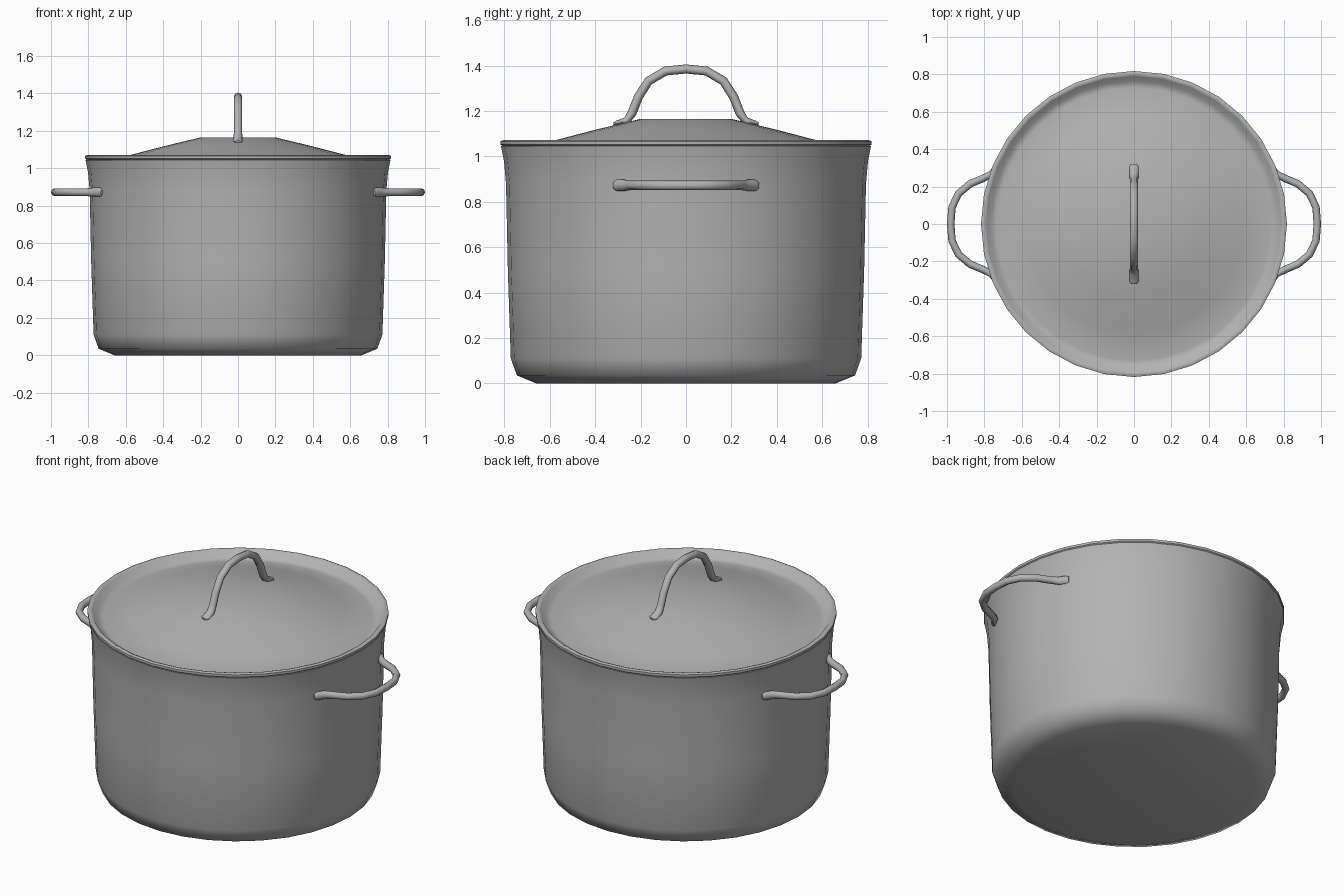
import bpy, bmesh, math
from mathutils import Matrix, Vector

cube = bpy.data.objects.get("Cube")
if cube:
    bpy.data.objects.remove(cube, do_unlink=True)

steel = bpy.data.materials.new("brushed_steel")
steel.use_nodes = True
GREY = (0.45, 0.45, 0.45, 1)
steel.diffuse_color = GREY
bsdf = next(n for n in steel.node_tree.nodes if n.type == 'BSDF_PRINCIPLED')
bsdf.inputs["Base Color"].default_value = GREY


def finish(name, bm, angle):
    mesh = bpy.data.meshes.new(name)
    bmesh.ops.recalc_face_normals(bm, faces=bm.faces)
    bm.to_mesh(mesh)
    bm.free()
    obj = bpy.data.objects.new(name, mesh)
    bpy.context.collection.objects.link(obj)
    mesh.materials.append(steel)
    bpy.ops.object.select_all(action='DESELECT')
    obj.select_set(True)
    bpy.context.view_layer.objects.active = obj
    bpy.ops.object.shade_smooth_by_angle(angle=math.radians(angle))
    return obj


def lathe(name, profile, sides=32):
    """Spin a closed (radius, height) profile about the z axis."""
    bm = bmesh.new()
    verts = [bm.verts.new((r, 0, z)) for r, z in profile]
    edges = [bm.edges.new(pair) for pair in zip(verts, verts[1:])]
    bmesh.ops.spin(bm, geom=verts + edges, cent=(0, 0, 0), axis=(0, 0, 1),
                   angle=math.tau, steps=sides, use_merge=True)
    bmesh.ops.remove_doubles(bm, verts=bm.verts, dist=0.0005)
    return finish(name, bm, 50)


def handle(name, half, matrix, sides=8):
    """Sweep a round bar along an arch given as (across, out, width, thickness)."""
    path = half + [(-a, o, w, t) for a, o, w, t in reversed(half[:-1])]
    bm = bmesh.new()
    rings = []
    for i, (a, o, w, t) in enumerate(path):
        before, after = path[max(i - 1, 0)], path[min(i + 1, len(path) - 1)]
        tangent = Vector((after[0] - before[0], after[1] - before[1])).normalized()
        ring = []
        for k in range(sides):
            turn = math.tau * k / sides
            n = t * math.cos(turn)
            ring.append(bm.verts.new(matrix @ Vector(
                (w * math.sin(turn), a - tangent.y * n, o + tangent.x * n))))
        rings.append(ring)
    for r1, r2 in zip(rings, rings[1:]):
        for k in range(sides):
            j = (k + 1) % sides
            bm.faces.new((r1[k], r1[j], r2[j], r2[k]))
    bm.faces.new(rings[0])
    bm.faces.new(rings[-1])
    return finish(name, bm, 60)


# Pot body, outside then inside wall
lathe("pot_body", [(0, 0), (0.66, 0), (0.745, 0.035), (0.772, 0.11), (0.785, 0.5),
                   (0.793, 0.88), (0.802, 0.98), (0.815, 1.045), (0.795, 1.045),
                   (0.775, 0.9), (0.755, 0.12), (0.65, 0.025), (0, 0.025)])

# Domed lid with a sunken channel inside its rim
lathe("lid", [(0, 1.165), (0.2, 1.165), (0.4, 1.117), (0.58, 1.07), (0.73, 1.028),
              (0.765, 1.033), (0.79, 1.066), (0.805, 1.072), (0.818, 1.066),
              (0.818, 1.052), (0.81, 1.046), (0.77, 1.01), (0.73, 1.005),
              (0.58, 1.045), (0.2, 1.14), (0, 1.14)])

# Lid handle with flattened feet
lid_arch = [(0.32, 1.142, 0.016, 0.006), (0.305, 1.145, 0.025, 0.012),
            (0.262, 1.157, 0.025, 0.017), (0.238, 1.19, 0.022, 0.02),
            (0.21, 1.262, 0.022, 0.02), (0.165, 1.332, 0.022, 0.02),
            (0.09, 1.376, 0.022, 0.02), (0, 1.385, 0.022, 0.02)]
handle("lid_handle", lid_arch, Matrix.Identity(4))

# Side handles, lying level on either side of the pot
side_arch = [(0.318, 0.728, 0.016, 0.008), (0.305, 0.738, 0.025, 0.014),
             (0.268, 0.762, 0.025, 0.018), (0.244, 0.806, 0.021, 0.02),
             (0.215, 0.876, 0.021, 0.02), (0.163, 0.938, 0.021, 0.02),
             (0.09, 0.973, 0.021, 0.02), (0, 0.98, 0.021, 0.02)]
for name, turn in (("left_handle", 90), ("right_handle", -90)):
    place = Matrix.Translation((0, 0, 0.872)) @ Matrix.Rotation(math.radians(turn), 4, 'Y')
    handle(name, side_arch, place)
